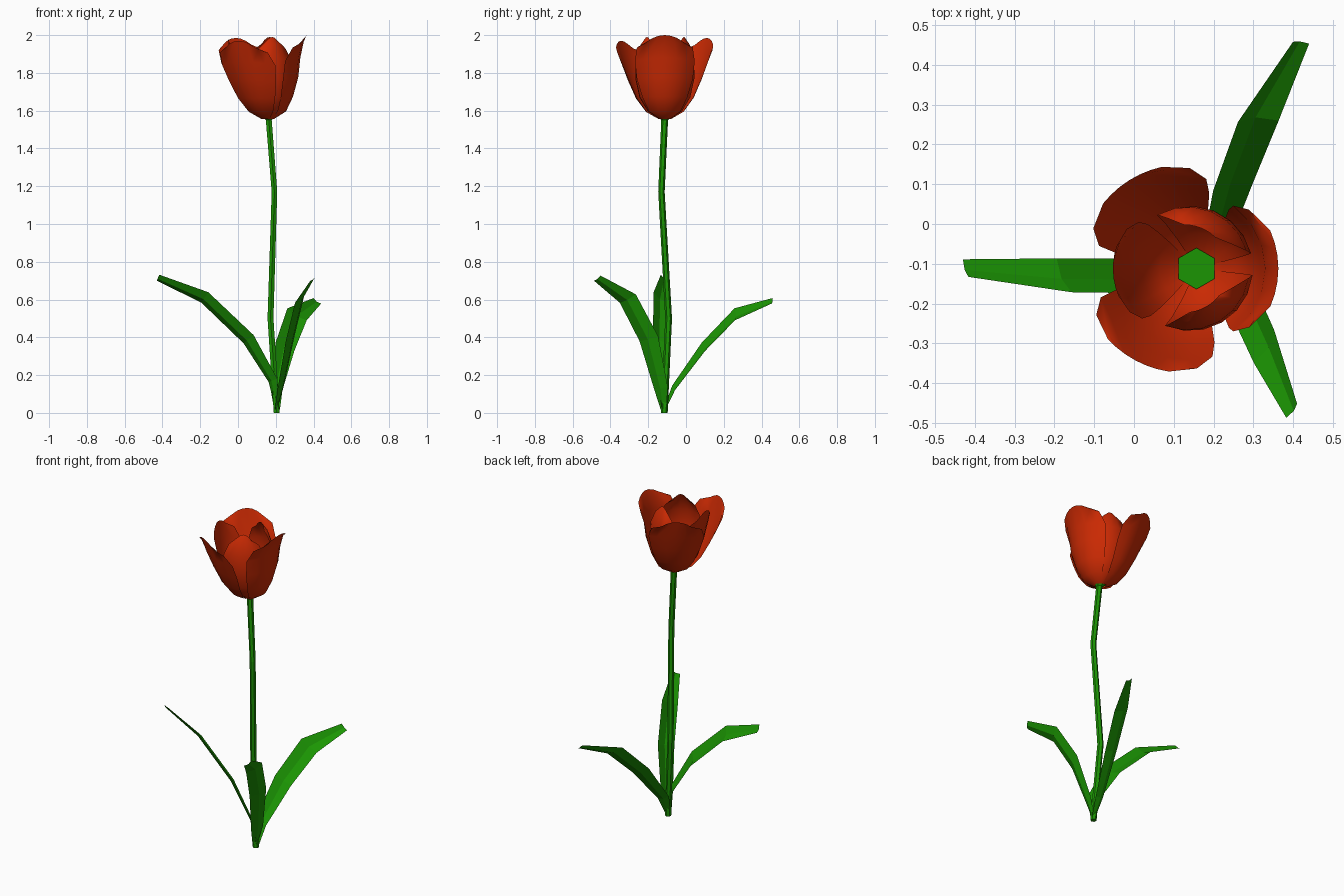
import bpy
from math import sin, cos, pi, radians
from mathutils import Vector

if "Cube" in bpy.data.objects:
    bpy.data.objects.remove(bpy.data.objects["Cube"])


def make_material(name, rgb):
    mat = bpy.data.materials.new(name)
    mat.use_nodes = True
    mat.diffuse_color = (*rgb, 1)
    node = next(n for n in mat.node_tree.nodes if n.type == 'BSDF_PRINCIPLED')
    node.inputs["Base Color"].default_value = (*rgb, 1)
    node.inputs["Roughness"].default_value = 0.8
    return mat


RED = make_material("petal red", (0.6, 0.023, 0.001))
GREEN = make_material("leaf green", (0.011, 0.3, 0.001))


def loft(name, rows, mat, closed=False, smooth=None):
    """Skin equal rows of points with quads; closed rows become a capped tube."""
    n = len(rows[0])
    verts = [p for row in rows for p in row]
    faces = []
    for i in range(len(rows) - 1):
        for j in range(n if closed else n - 1):
            k = (j + 1) % n
            faces.append((i * n + j, i * n + k, (i + 1) * n + k, (i + 1) * n + j))
    if closed:
        faces.append(tuple(reversed(range(n))))
        faces.append(tuple(range(len(verts) - n, len(verts))))
    mesh = bpy.data.meshes.new(name)
    mesh.from_pydata(verts, [], faces)
    mesh.materials.append(mat)
    obj = bpy.data.objects.new(name, mesh)
    bpy.context.collection.objects.link(obj)
    if smooth:
        bpy.ops.object.select_all(action='DESELECT')
        obj.select_set(True)
        bpy.context.view_layer.objects.active = obj
        bpy.ops.object.shade_smooth_by_angle(angle=radians(smooth))


# Six-sided stem, bending twice and flaring into the flower base
stem_path = [(0.205, -0.115, 0, 0.018), (0.172, -0.092, 0.5, 0.018),
             (0.193, -0.13, 1.17, 0.017), (0.163, -0.113, 1.55, 0.018),
             (0.157, -0.112, 1.58, 0.052)]
loft("stem", [[(x + r * cos(a), y + r * sin(a), z)
               for a in (pi / 2 + i * pi / 3 for i in range(6))]
              for x, y, z, r in stem_path], GREEN, closed=True)


# Leaves: a midrib path, each blade rolled about it so the left edge rides high
def leaf(name, rib, widths, roll=radians(38), fold=0.18):
    rib = [Vector(p) for p in rib]
    along = rib[-1] - rib[0]
    left = Vector((-along.y, along.x, 0)).normalized()
    rows = []
    for i, p in enumerate(rib):
        tangent = rib[min(i + 1, len(rib) - 1)] - rib[max(i - 1, 0)]
        up = tangent.cross(left).normalized()
        across = left * cos(roll) + up * sin(roll)
        lift = (up * cos(roll) - left * sin(roll)) * widths[i] * fold
        rows.append([p + across * widths[i] + lift, p - lift * 0.5,
                     p - across * widths[i] + lift])
    loft(name, rows, GREEN)


leaf("right_leaf", [(0.205, -0.115, 0.02), (0.18, -0.13, 0.17), (0.05, -0.137, 0.385),
                    (-0.18, -0.135, 0.605), (-0.425, -0.114, 0.712)],
     (0.017, 0.04, 0.056, 0.054, 0.028))
leaf("back_leaf", [(0.205, -0.11, 0.02), (0.2, -0.06, 0.13), (0.245, 0.1, 0.345),
                   (0.308, 0.265, 0.515), (0.418, 0.458, 0.59)],
     (0.017, 0.036, 0.055, 0.06, 0.025))
leaf("front_leaf", [(0.205, -0.12, 0.02), (0.232, -0.135, 0.13), (0.285, -0.2, 0.39),
                    (0.335, -0.31, 0.6), (0.4, -0.47, 0.71)],
     (0.017, 0.04, 0.056, 0.054, 0.026))


# Petals: rows of (radius, height, share of the angular spread), leaning to -x
HEIGHTS = (1.557, 1.595, 1.67, 1.77, 1.87, 1.95, 1.985)
SHARES = (1, 1, 1, 1, 0.95, 0.75, 0.42)


def petal(name, angle, spread, radii, top, droop=0.035):
    rows = []
    for r, h, share in zip(radii, HEIGHTS, SHARES):
        t = (h - HEIGHTS[0]) / (HEIGHTS[-1] - HEIGHTS[0])
        z = HEIGHTS[0] + t * (top - HEIGHTS[0])
        row = []
        for j in range(7):
            u = (j - 3) / 3
            a = radians(angle + u * spread * share)
            row.append((0.157 - 0.03 * t + r * cos(a), -0.112 + r * sin(a),
                        z - droop * u * u * t * t))
        rows.append(row)
    loft(name, rows, RED, smooth=50)


wide = (0.035, 0.1, 0.153, 0.195, 0.23, 0.253, 0.262)
upright = (0.035, 0.1, 0.142, 0.177, 0.195, 0.218, 0.236)
curled = (0.03, 0.09, 0.135, 0.157, 0.155, 0.132, 0.11)
inner_open = (0.03, 0.09, 0.13, 0.155, 0.17, 0.178, 0.18)

petal("outer_petal_left", 0, 57, upright, 2.0)
petal("outer_petal_back", 122, 46, wide, 1.985)
petal("outer_petal_front", 242, 46, wide, 1.97)
petal("inner_petal_back", 68, 54, curled, 1.99)
petal("inner_petal_right", 182, 48, inner_open, 1.98)
petal("inner_petal_front", 300, 54, curled, 1.99)
